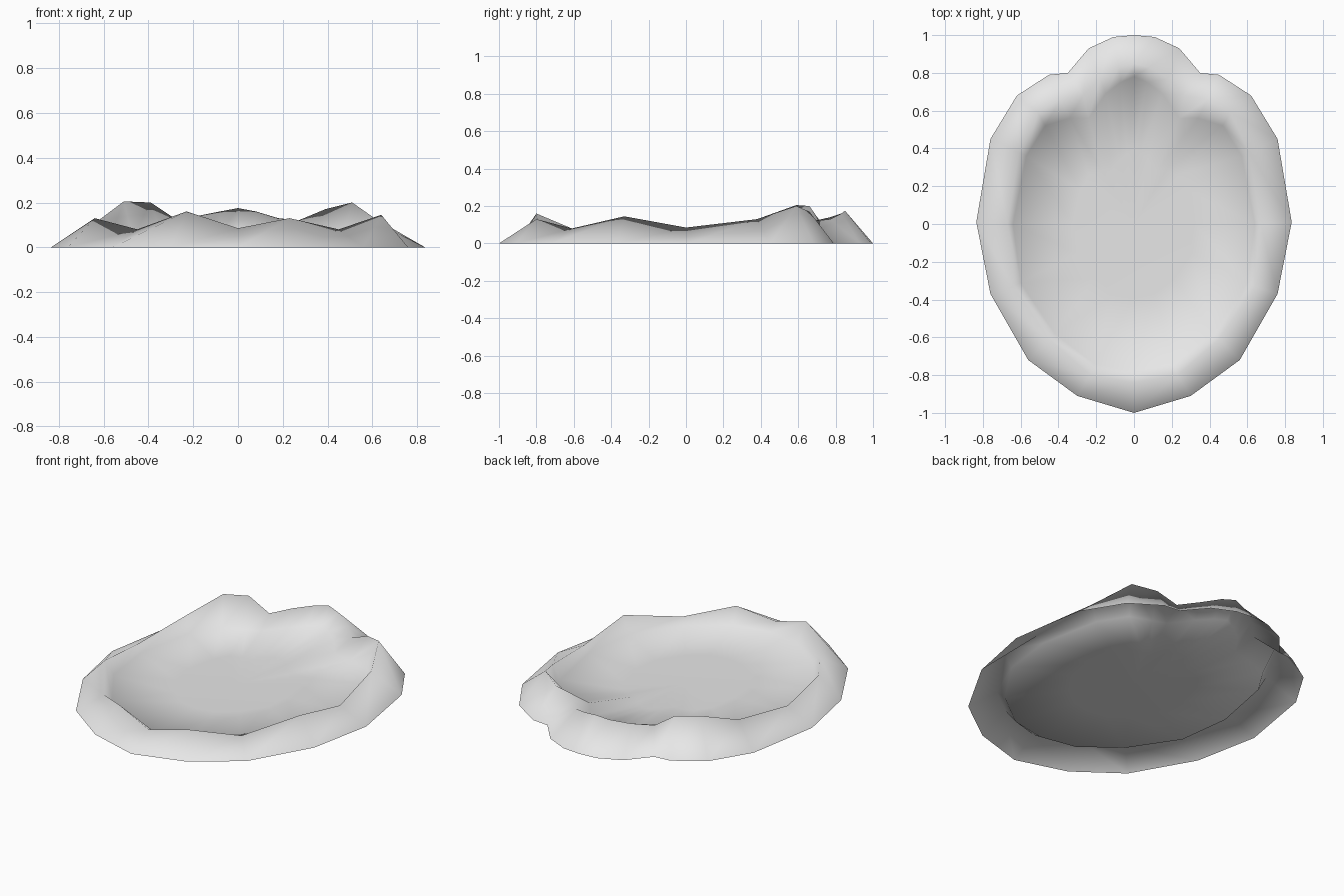
import bpy
import bmesh

cube = bpy.data.objects.get("Cube")
if cube:
    bpy.data.objects.remove(cube, do_unlink=True)

# Half outlines, from the back centre round the +x side to the front centre
GROUND = [(0, 1), (.11, .99), (.24, .93), (.35, .8), (.45, .79), (.62, .68),
          (.76, .45), (.835, .01), (.76, -.37), (.56, -.72), (.3, -.91), (0, -1)]
CREST = [(0, .85), (.08, .83), (.18, .77), (.27, .68), (.39, .66), (.51, .59),
         (.61, .38), (.67, 0), (.64, -.33), (.45, -.61), (.23, -.8), (0, -.84)]
FLOOR = [(0, .78), (.07, .75), (.15, .69), (.24, .56), (.34, .56), (.47, .52),
         (.57, .36), (.64, 0), (.6, -.31), (.42, -.58), (.21, -.74), (0, -.78)]

# Heights of the uneven crest on each side, and of the floor edge
LEFT_Z = [.175, .16, .13, .12, .17, .2, .13, .085, .145, .08, .13, .085]
RIGHT_Z = [.175, .16, .14, .12, .2, .205, .13, .085, .13, .08, .16, .085]
FLOOR_Z = [.08, .075, .065, .07, .05] + [.045] * 7
FLAT_Z = [0] * 12


def ring(bm, half, left_z, right_z, scale=1, lift=0):
    """Close a half outline into a full loop of vertices."""
    left = [(x, y, z) for (x, y), z in zip(half, left_z)]
    right = [(-x, y, z) for (x, y), z in zip(half, right_z)]
    loop = left + right[-2:0:-1]
    return [bm.verts.new((x * scale, y * scale, z + lift)) for x, y, z in loop]


def bridge(bm, outer, inner):
    n = len(outer)
    for i in range(n):
        j = (i + 1) % n
        bm.faces.new((outer[j], outer[i], inner[i], inner[j]))


# One open shell: outer bank, inner wall, shallow floor
bm = bmesh.new()
loops = [ring(bm, GROUND, FLAT_Z, FLAT_Z),
         ring(bm, CREST, LEFT_Z, RIGHT_Z),
         ring(bm, FLOOR, FLOOR_Z, FLOOR_Z),
         ring(bm, FLOOR, FLAT_Z, FLAT_Z, .5, .037)]
for outer, inner in zip(loops, loops[1:]):
    bridge(bm, outer, inner)
centre = bm.verts.new((0, 0, .035))
last = loops[-1]
for i, v in enumerate(last):
    bm.faces.new((last[(i + 1) % len(last)], v, centre))
bmesh.ops.recalc_face_normals(bm, faces=bm.faces[:])
bm.faces.ensure_lookup_table()
if bm.faces[-1].normal.z < 0:
    bmesh.ops.reverse_faces(bm, faces=bm.faces[:])
for f in bm.faces:
    f.smooth = True

mesh = bpy.data.meshes.new("basin")
bm.to_mesh(mesh)
bm.free()
basin = bpy.data.objects.new("basin", mesh)
bpy.context.collection.objects.link(basin)

# Plain pale grey
mat = bpy.data.materials.new("pale_grey")
mat.use_nodes = True
mat.diffuse_color = (.8, .8, .8, 1)
for node in mat.node_tree.nodes:
    if node.type == 'BSDF_PRINCIPLED':
        node.inputs["Base Color"].default_value = (.8, .8, .8, 1)
mesh.materials.append(mat)
